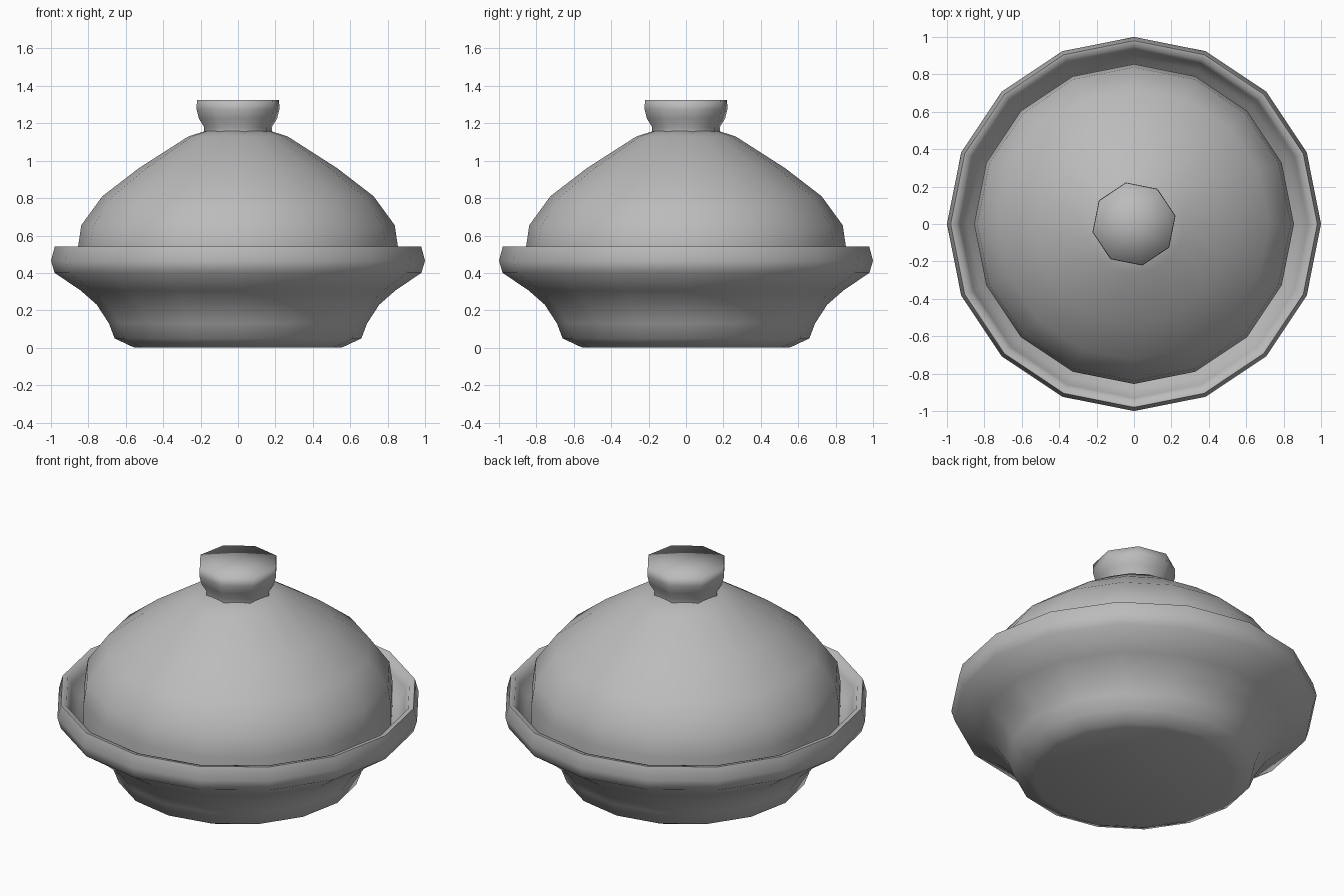
import bpy, bmesh, math

if "Cube" in bpy.data.objects:
    bpy.data.objects.remove(bpy.data.objects["Cube"])

clay = bpy.data.materials.new("grey clay")
clay.diffuse_color = (0.5, 0.5, 0.5, 1)
clay.use_nodes = True
clay.node_tree.nodes["Principled BSDF"].inputs["Base Color"].default_value = clay.diffuse_color


def lathe(name, profile, sides, turn=0.0, sharp=60):
    """Spin (radius, height) points around z; a zero radius closes the end."""
    bm = bmesh.new()
    rings = []
    for r, z in profile:
        if r == 0:
            rings.append([bm.verts.new((0, 0, z))] * sides)
        else:
            angles = [turn + 2 * math.pi * i / sides for i in range(sides)]
            rings.append([bm.verts.new((r * math.cos(a), r * math.sin(a), z)) for a in angles])
    for low, high in zip(rings, rings[1:]):
        for i in range(sides):
            j = (i + 1) % sides
            corners = list(dict.fromkeys((low[i], low[j], high[j], high[i])))
            bm.faces.new(corners)
    bmesh.ops.recalc_face_normals(bm, faces=bm.faces)
    mesh = bpy.data.meshes.new(name)
    bm.to_mesh(mesh)
    bm.free()
    mesh.materials.append(clay)
    obj = bpy.data.objects.new(name, mesh)
    bpy.context.collection.objects.link(obj)
    bpy.context.view_layer.objects.active = obj
    obj.select_set(True)
    bpy.ops.object.shade_smooth_by_angle(angle=math.radians(sharp))
    obj.select_set(False)
    return obj


# Bowl: foot, flared wall, rounded rim and hollow inside
lathe("bowl", [(0, 0), (0.55, 0), (0.575, 0.01), (0.66, 0.05), (0.69, 0.13), (0.755, 0.23),
               (0.84, 0.305), (0.98, 0.40), (1.0, 0.465), (0.98, 0.54), (0.95, 0.535),
               (0.93, 0.49), (0.89, 0.42), (0.78, 0.34), (0.69, 0.24), (0.62, 0.12),
               (0.54, 0.07), (0, 0.07)], 16)

# Domed lid, open underneath and resting inside the rim
lathe("lid", [(0.82, 0.40), (0.855, 0.40), (0.855, 0.54), (0.838, 0.655), (0.725, 0.81),
              (0.53, 0.96), (0.265, 1.13), (0.17, 1.16), (0, 1.165)], 16)

# Faceted knob with a narrow neck
lathe("knob", [(0.185, 1.14), (0.185, 1.18), (0.213, 1.225), (0.226, 1.275),
               (0.224, 1.325), (0, 1.325)], 8, math.radians(11.25), 95)
